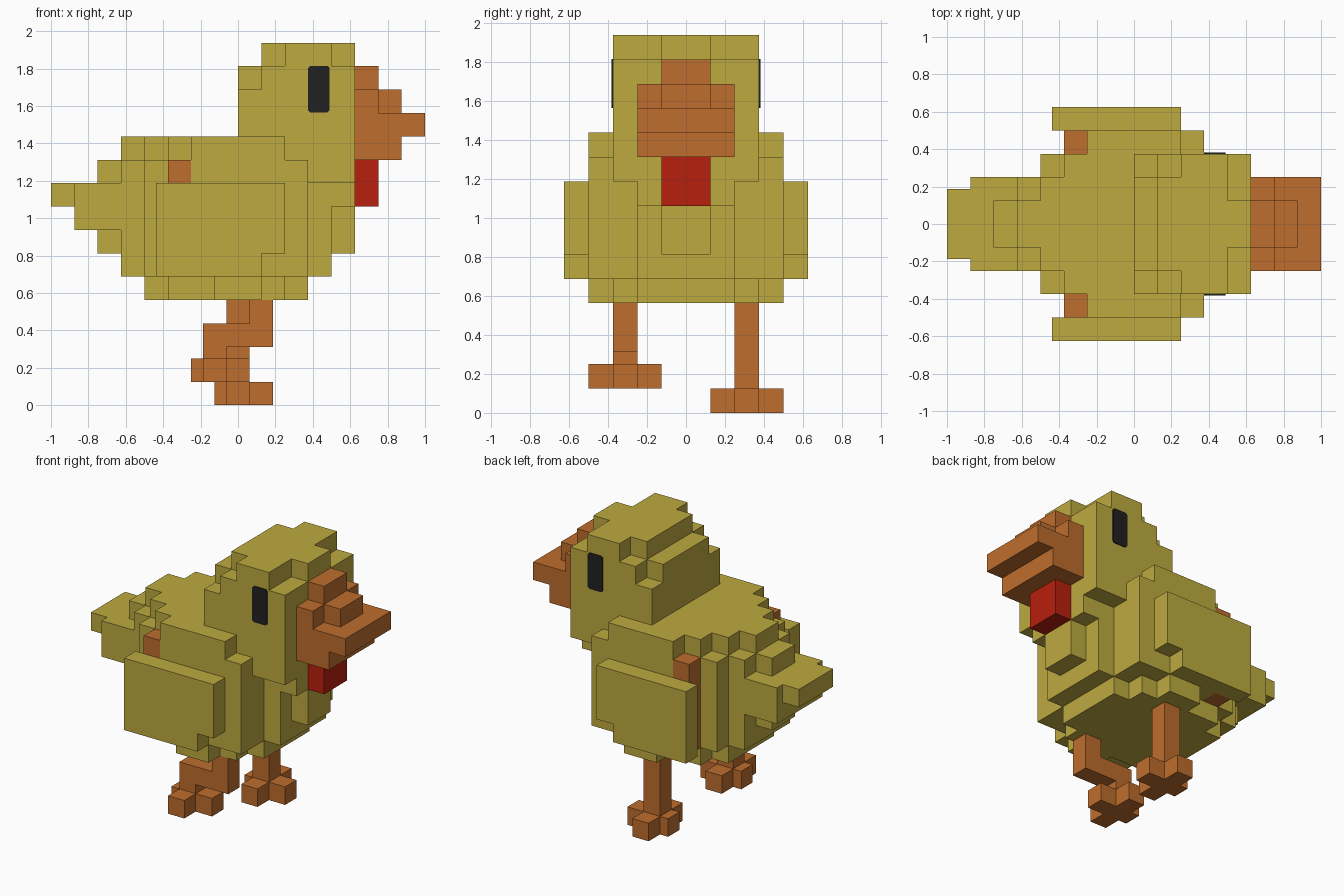
import bpy, bmesh

cube = bpy.data.objects.get("Cube")
if cube:
    bpy.data.objects.remove(cube, do_unlink=True)

U = 0.125  # block size


def material(name, rgb):
    m = bpy.data.materials.new(name)
    m.use_nodes = True
    m.diffuse_color = (*rgb, 1)
    b = m.node_tree.nodes["Principled BSDF"]
    b.inputs["Base Color"].default_value = (*rgb, 1)
    b.inputs["Roughness"].default_value = 0.9
    return m


YELLOW = material("feather yellow", (0.515, 0.402, 0.051))
ORANGE = material("beak orange", (0.515, 0.153, 0.026))
RED = material("wattle red", (0.479, 0.014, 0.004))
BLACK = material("eye black", (0.015, 0.015, 0.015))


def finish(name, bm, mat):
    bmesh.ops.recalc_face_normals(bm, faces=bm.faces)
    me = bpy.data.meshes.new(name)
    bm.to_mesh(me)
    bm.free()
    me.materials.append(mat)
    ob = bpy.data.objects.new(name, me)
    bpy.context.collection.objects.link(ob)
    return ob


def blocks(name, mat, boxes):
    """Merge boxes (x0, x1, y0, y1, z0, z1) in block units into one outer skin."""
    cuts = [sorted({b[k] for b in boxes for k in (2 * a, 2 * a + 1)}) for a in range(3)]
    cells = set()
    for b in boxes:
        r = [range(cuts[a].index(b[2 * a]), cuts[a].index(b[2 * a + 1])) for a in range(3)]
        cells |= {(i, j, k) for i in r[0] for j in r[1] for k in r[2]}
    bm = bmesh.new()
    verts = {}

    def vert(p):
        if p not in verts:
            verts[p] = bm.verts.new([cuts[a][p[a]] * U for a in range(3)])
        return verts[p]

    for c in cells:
        for a in range(3):
            for s in (0, 1):
                n = list(c)
                n[a] += 2 * s - 1
                if tuple(n) in cells:
                    continue
                ring = []
                for d, e in ((0, 0), (1, 0), (1, 1), (0, 1)):
                    p = list(c)
                    p[a] += s
                    p[(a + 1) % 3] += d
                    p[(a + 2) % 3] += e
                    ring.append(vert(tuple(p)))
                bm.faces.new(ring if s else ring[::-1])
    me = bpy.data.meshes.new(name)
    bm.to_mesh(me)
    bm.free()
    me.materials.append(mat)
    ob = bpy.data.objects.new(name, me)
    bpy.context.collection.objects.link(ob)
    return ob


def sym(name, mat, boxes):
    """Boxes (x0, x1, half width, z0, z1), centred on y = 0."""
    return blocks(name, mat, [(a, b, -h, h, c, d) for a, b, h, c, d in boxes])


# Body: stepped belly, sides, chest and back
sym("body", YELLOW, [
    (-4, 3, 2, 4.5, 5.5), (-3, 2, 3, 4.5, 5.5), (-1, 1, 4, 4.5, 5.5),
    (-4, 3, 3, 5.5, 10.5), (-2, 3, 4, 5.5, 10.5), (-5, 3, 2, 5.5, 10.5),
    (3, 4, 2, 5.5, 9.5), (4, 5, 1, 6.5, 9.5), (4, 5, 2, 8.5, 9.5),
    (-5, 2, 1, 10.5, 11.5), (-4, 2, 2, 10.5, 11.5),
    (-3, 2, 3, 10.5, 11.5), (-2, 2, 4, 10.5, 11.5)])

# Tail
sym("tail", YELLOW, [
    (-6, -5, 1, 6.5, 7.5), (-7, -5, 2, 7.5, 9.5),
    (-8, -7, 1.5, 8.5, 9.5), (-6, -5, 1, 9.5, 10.5)])

# Head with stepped crown
sym("head", YELLOW, [
    (0, 5, 3, 9.5, 13.5), (0, 5, 2, 13.5, 14.5), (1, 5, 3, 13.5, 14.5),
    (2, 4, 3, 14.5, 15.5), (1, 4, 2, 14.5, 15.5), (4, 5, 1, 14.5, 15.5)])

# Beak and wattle
sym("beak", ORANGE, [
    (5, 7, 2, 10.5, 11.5), (5, 8, 2, 11.5, 12.5), (5, 7, 1, 12.5, 13.5),
    (5, 6, 2, 12.5, 13.5), (5, 6, 1, 13.5, 14.5)])
sym("wattle", RED, [(5, 6, 1, 8.5, 10.5)])

# Wings, shoulder patches and eyes on both sides
for side, s in (("near", -1), ("far", 1)):
    def span(a, b):
        return tuple(sorted((s * a, s * b)))
    blocks(side + "_wing", YELLOW, [
        (-3.5, 1, *span(4, 5), 5.5, 9.5), (1, 2, *span(4, 5), 6.5, 9.5)])
    blocks(side + "_shoulder_patch", ORANGE, [(-3, -2, *span(3, 4), 5.5, 10.5)])

    # Eye plate with clipped corners
    x0, x1, z0, z1, c = 0.375, 0.49, 1.565, 1.815, 0.012
    outline = [(x0 + c, z0), (x1 - c, z0), (x1, z0 + c), (x1, z1 - c),
               (x1 - c, z1), (x0 + c, z1), (x0, z1 - c), (x0, z0 + c)]
    bm = bmesh.new()
    f = bm.faces.new([bm.verts.new((x, s * 0.374, z)) for x, z in outline])
    ext = bmesh.ops.extrude_face_region(bm, geom=[f])["geom"]
    bmesh.ops.translate(bm, vec=(0, s * 0.007, 0),
                        verts=[v for v in ext if isinstance(v, bmesh.types.BMVert)])
    finish(side + "_eye", bm, BLACK)


def foot(x, y, z):
    """Plus-shaped foot with a short heel, around the ankle block."""
    return [(x - 0.5, x + 2, y, y + 1, z, z + 1), (x, x + 1, y - 1, y + 2, z, z + 1)]


# Raised bent leg and straight standing leg
blocks("raised_leg", ORANGE, [
    (0.5, 1.5, -3, -2, 2.5, 4.5), (-1.5, 1.5, -3, -2, 2.5, 3.5),
    (-1.5, -0.5, -3, -2, 1, 3.5)] + foot(-1.5, -3, 1))
blocks("standing_leg", ORANGE, [(-0.5, 0.5, 2, 3, 0, 4.5)] + foot(-0.5, 2, 0))
